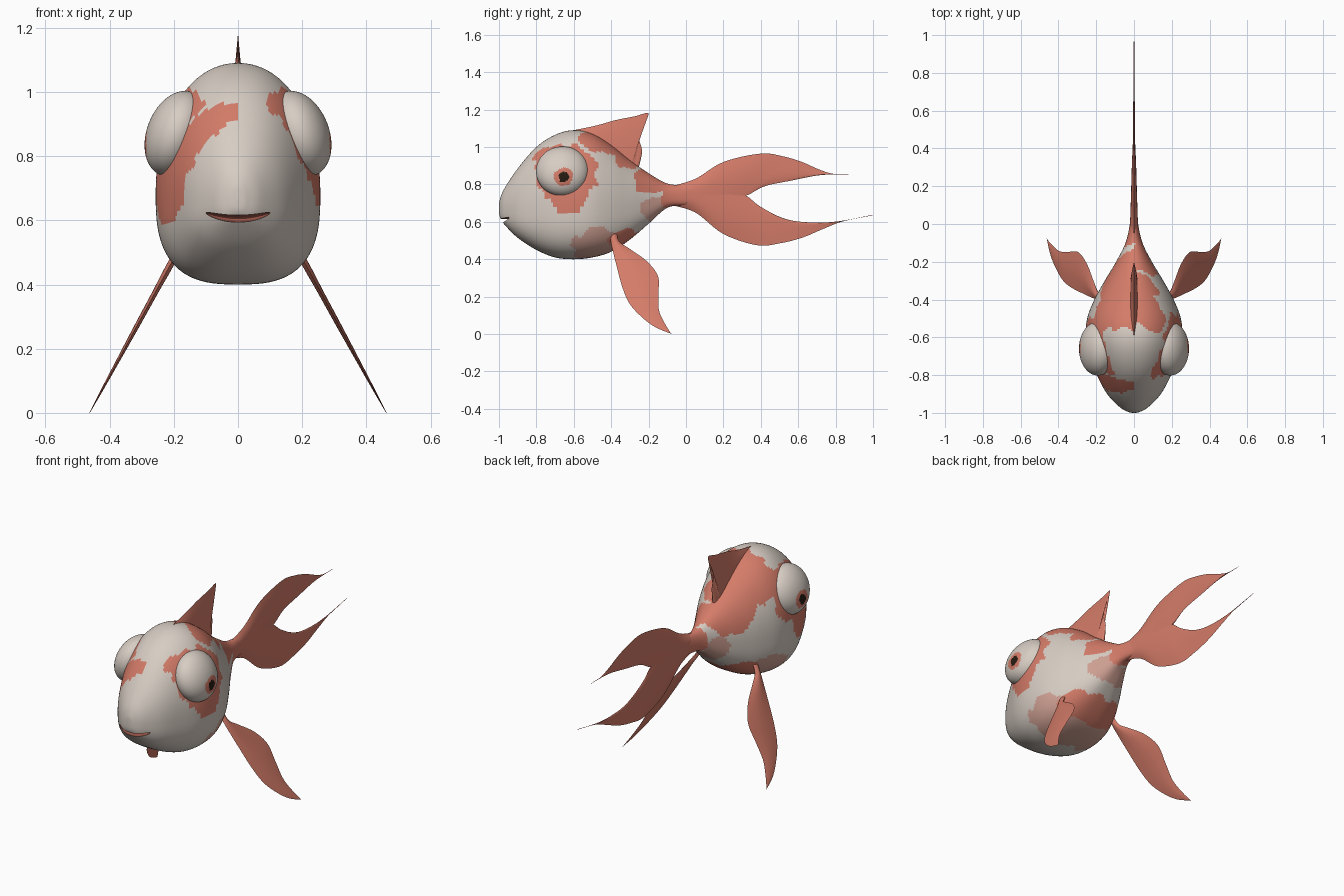
import bpy, bmesh, math
from mathutils import Matrix, Vector, noise

if "Cube" in bpy.data.objects:
    bpy.data.objects.remove(bpy.data.objects["Cube"], do_unlink=True)


def material(name, rgb):
    m = bpy.data.materials.new(name)
    m.use_nodes = True
    m.diffuse_color = (*rgb, 1)
    m.node_tree.nodes["Principled BSDF"].inputs["Base Color"].default_value = (*rgb, 1)
    return m


MATS = [
    material("cream", (.68, .61, .55)),
    material("coral", (.66, .2, .14)),
    material("pale_salmon", (.62, .35, .29)),
    material("pupil_brown", (.02, .012, .006)),
    material("mouth_red", (.36, .1, .07)),
]
CREAM, CORAL, PALE, PUPIL, MOUTH = range(len(MATS))


def finish(name, bm, paint):
    """Turn a bmesh into a smooth object, colouring each face by a rule."""
    bmesh.ops.remove_doubles(bm, verts=bm.verts, dist=1e-5)
    bmesh.ops.recalc_face_normals(bm, faces=bm.faces)
    for f in bm.faces:
        f.material_index = paint(f.calc_center_median()) if callable(paint) else paint
    mesh = bpy.data.meshes.new(name)
    bm.to_mesh(mesh)
    bm.free()
    for m in MATS:
        mesh.materials.append(m)
    ob = bpy.data.objects.new(name, mesh)
    bpy.context.collection.objects.link(ob)
    return ob


def smooth(ob, angle=40):
    bpy.ops.object.select_all(action="DESELECT")
    ob.select_set(True)
    bpy.context.view_layer.objects.active = ob
    bpy.ops.object.shade_smooth_by_angle(angle=math.radians(angle))


def spline(rows, steps):
    """Smooth curve through rows of numbers."""
    rows = [Vector(r) for r in rows]
    out = []
    for i in range(len(rows) - 1):
        p0, p1, p2 = rows[max(i - 1, 0)], rows[i], rows[i + 1]
        p3 = rows[min(i + 2, len(rows) - 1)]
        for k in range(steps):
            t = k / steps
            out.append(p1 + (p2 - p0) * (t / 2)
                       + (p0 * 2 - p1 * 5 + p2 * 4 - p3) * (t * t / 2)
                       + (p1 * 3 - p0 - p2 * 3 + p3) * (t ** 3 / 2))
    return out + [rows[-1]]


def loft(name, rings, paint):
    bm = bmesh.new()
    loops = [[bm.verts.new(p) for p in ring] for ring in rings]
    n = len(loops[0])
    for a, b in zip(loops, loops[1:]):
        for i in range(n):
            j = (i + 1) % n
            bm.faces.new((a[i], a[j], b[j], b[i]))
    bm.faces.new(loops[0])
    bm.faces.new(loops[-1])
    return finish(name, bm, paint)


def fin(name, rows, x_at=lambda z: 0, cells=12):
    """Rows: outer y, z, inner y, z, belly thickness, inner edge thickness."""
    rings = []
    for ay, az, by, bz, t, ti in spline(rows, 6):
        front, back = [], []
        for k in range(cells + 1):
            u = k / cells
            y, z = ay + (by - ay) * u, az + (bz - az) * u
            off = max(t, 0) * math.sin(math.pi * u) + max(ti, 0) * u
            front.append((x_at(z) + off, y, z))
            back.append((x_at(z) - off, y, z))
        rings.append(front + back[::-1])
    smooth(loft(name, rings, CORAL), 60)


# Coat patches: side (0 both), y, z, radius y, radius z, colour
PATCHES = [
    (0, -.47, .46, .14, .11, PALE),
    (0, -.17, .67, .07, .07, PALE),
    (0, -.65, .87, .165, .15, CORAL),
    (1, -.62, .75, .1, .11, CORAL),
    (-1, -.74, .76, .13, .17, CORAL),
    (-1, -.84, .86, .05, .1, CORAL),
    (0, -.32, .49, .09, .07, CORAL),
    (1, -.4, 1.03, .17, .07, CORAL),
    (1, -.3, .94, .09, .06, CORAL),
    (1, -.18, .83, .09, .08, CORAL),
    (-1, -.4, 1.01, .18, .13, CORAL),
    (-1, -.27, .86, .13, .12, CORAL),
    (0, -.04, .75, .09, .12, CORAL),
]


def coat(p):
    colour = CREAM
    wobble = noise.noise(p * 15) * .3
    for side, y, z, ry, rz, c in PATCHES:
        if side * p.x < 0:
            continue
        if math.hypot((p.y - y) / ry, (p.z - z) / rz) + wobble < 1:
            colour = c
    return CORAL if p.y > -.06 else colour


# Body: y, top, bottom, half width
BODY = [
    (-1, .68, .66, .004), (-.995, .72, .625, .03), (-.97, .78, .585, .075),
    (-.9, .885, .515, .142), (-.8, 1, .45, .197), (-.7, 1.065, .41, .238),
    (-.6, 1.09, .4, .256), (-.5, 1.07, .41, .248), (-.4, 1.01, .44, .21),
    (-.3, .93, .505, .155), (-.2, .86, .59, .095), (-.1, .805, .675, .045),
    (0, .795, .69, .022), (.08, .79, .7, .015),
]


def body_ring(y, top, bottom, w, n=112):
    mid = bottom + .41 * (top - bottom)
    ring = []
    for i in range(n):
        a = math.tau * i / n
        c, s = math.cos(a), math.sin(a)
        e = 2 / 2.1 if s > 0 else 2 / 2.8
        h = top - mid if s > 0 else mid - bottom
        ring.append((math.copysign(abs(c) ** e, c) * w, y,
                     mid + math.copysign(abs(s) ** e, s) * h))
    return ring


body = loft("body", [body_ring(*r) for r in spline(BODY, 9)], coat)

# Mouth: a thin smiling slit cut into the snout
bm = bmesh.new()
bmesh.ops.create_uvsphere(bm, u_segments=40, v_segments=20, radius=1)
for v in bm.verts:
    x = v.co.x * .1
    v.co = (x, -.985 + v.co.y * .055 + x * x * 4, .605 + v.co.z * .011 + x * x * 1.8)
cutter = finish("mouth_cutter", bm, MOUTH)
cutter.hide_render = True
cutter.hide_viewport = False
cut = body.modifiers.new("mouth", "BOOLEAN")
cut.operation = "DIFFERENCE"
cut.object = cutter
bpy.context.view_layer.objects.active = body
bpy.ops.object.modifier_apply(modifier=cut.name)
bpy.data.objects.remove(cutter, do_unlink=True)
smooth(body)


# Eyes: tilted domes with painted iris and pupil
def eye_colour(p):
    d = math.hypot(p.y + .655, p.z - .84) + noise.noise(p * 40) * .008
    return PUPIL if d < .028 else CORAL if d < .05 else CREAM


for side, label in ((1, "left"), (-1, "right")):
    bm = bmesh.new()
    bmesh.ops.create_uvsphere(bm, u_segments=72, v_segments=72, radius=1)
    place = (Matrix.Translation((.192, -.66, .87))
             @ Matrix.Rotation(math.radians(-21), 4, "Y")
             @ Matrix.Diagonal((.092, .142, .138, 1))
             @ Matrix.Rotation(math.radians(90), 4, "Y"))
    bm.transform(Matrix.Diagonal((side, 1, 1, 1)) @ place)
    smooth(finish(label + "_eye", bm, eye_colour))

# Tail fin: two lobes meeting on the middle line
fin("tail_upper_lobe", [
    (-.08, .79, -.08, .745, .01, .025), (.05, .83, .03, .745, .006, .02),
    (.2, .92, .13, .745, .006, .016), (.4, .965, .24, .745, .006, .01),
    (.52, .95, .32, .74, .005, .003), (.62, .92, .42, .79, .005, 0),
    (.7, .885, .56, .82, .004, 0), (.78, .858, .72, .85, .003, 0),
    (.87, .855, .868, .853, .001, 0)])
fin("tail_lower_lobe", [
    (-.08, .69, -.08, .745, .01, .025), (.05, .65, .03, .745, .006, .02),
    (.2, .535, .13, .745, .006, .016), (.38, .475, .24, .745, .006, .01),
    (.5, .485, .32, .74, .005, .003), (.62, .515, .4, .68, .005, 0),
    (.74, .565, .55, .61, .004, 0), (.84, .603, .77, .598, .003, 0),
    (1, .635, .99, .636, .001, 0)])

# Dorsal fin: swept crest, thick at its base
fin("dorsal_fin", [
    (-.6, 1.09, -.6, 1.06, .002, .012), (-.48, 1.115, -.5, 1.04, .002, .02),
    (-.38, 1.143, -.42, .98, .002, .022), (-.28, 1.163, -.36, .93, .002, .022),
    (-.2, 1.18, -.31, .89, .002, .02), (-.24, 1.11, -.29, .88, .002, .018),
    (-.252, 1.05, -.28, .87, .002, .016), (-.235, .98, -.27, .865, .002, .014),
    (-.25, .9, -.26, .86, .001, .01)])

# Pectoral fins: leaf blades spreading down and out
for side, label in ((1, "left"), (-1, "right")):
    fin(label + "_pectoral_fin", [
        (-.41, .58, -.37, .57, .012, 0), (-.405, .51, -.36, .5, .012, 0),
        (-.39, .44, -.3, .455, .012, 0), (-.37, .36, -.21, .39, .01, 0),
        (-.34, .25, -.15, .31, .009, 0), (-.3, .16, -.147, .22, .007, 0),
        (-.23, .085, -.145, .13, .005, 0), (-.16, .035, -.115, .06, .003, 0),
        (-.075, 0, -.08, .003, .001, 0)],
        lambda z, s=side: s * (.19 + (.5 - z) * .545))
